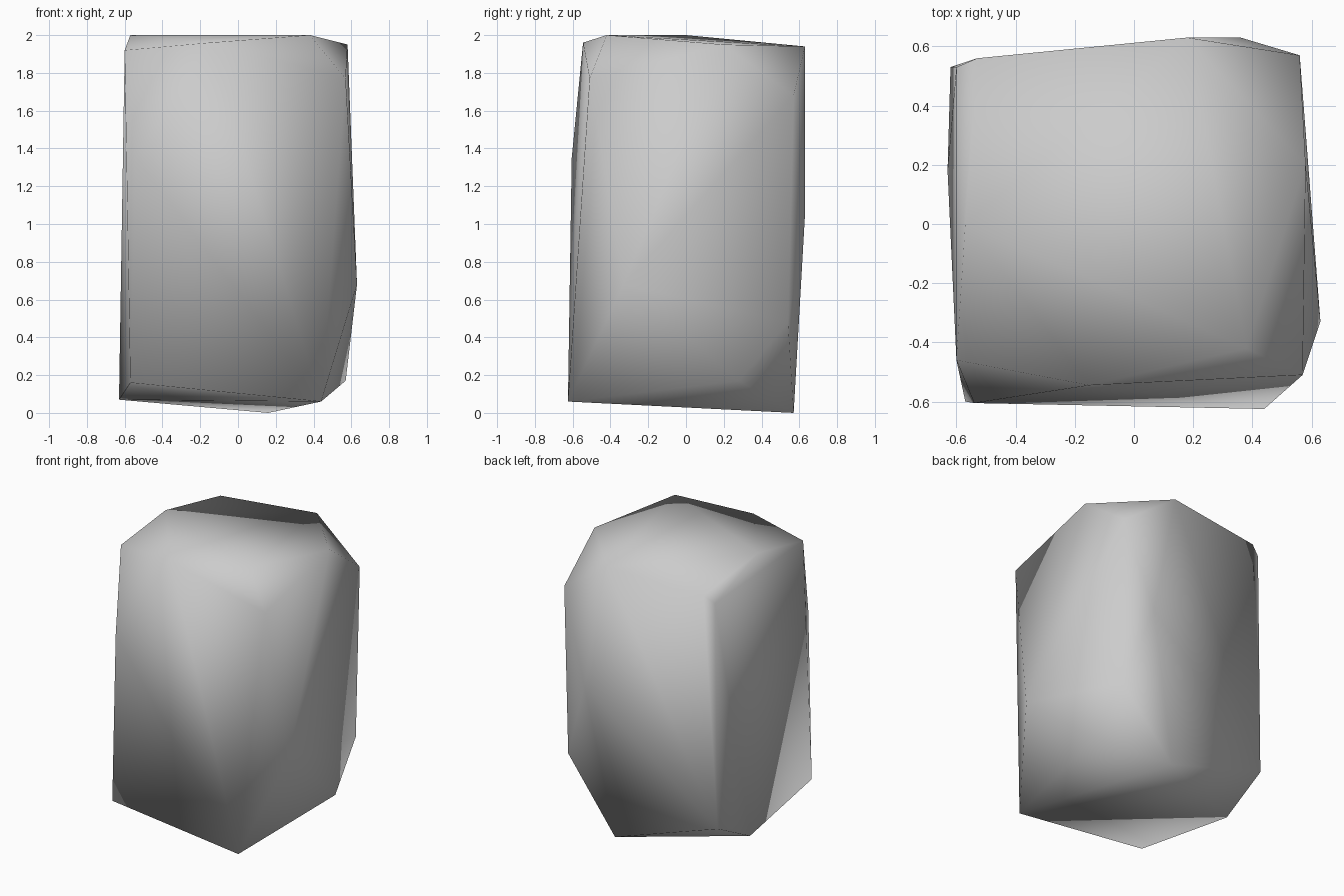
import bpy
import bmesh

# Remove the default cube only
default_cube = bpy.data.objects.get("Cube")
if default_cube:
    bpy.data.objects.remove(default_cube, do_unlink=True)


def make_material(name, value):
    material = bpy.data.materials.new(name)
    material.use_nodes = True
    colour = (value, value, value, 1)
    material.diffuse_color = colour
    principled = next(n for n in material.node_tree.nodes if n.type == "BSDF_PRINCIPLED")
    principled.inputs["Base Color"].default_value = colour
    return material


def hull_object(name, corner_groups, material):
    """Wrap all chipped corners in one closed convex surface."""
    mesh = bpy.data.meshes.new(name)
    bm = bmesh.new()
    for group in corner_groups:
        for corner in group:
            bm.verts.new(corner)
    result = bmesh.ops.convex_hull(bm, input=bm.verts[:])
    unused = [item for item in result["geom_interior"] + result["geom_unused"]
              if isinstance(item, bmesh.types.BMVert)]
    bmesh.ops.delete(bm, geom=list(set(unused)), context="VERTS")
    bmesh.ops.recalc_face_normals(bm, faces=bm.faces[:])
    for face in bm.faces:
        face.smooth = True
    bm.to_mesh(mesh)
    bm.free()
    mesh.materials.append(material)
    block = bpy.data.objects.new(name, mesh)
    bpy.context.collection.objects.link(block)
    return block


# Uneven underside and the chipped corners just above it
base_corners = [(.16, .57, 0), (.44, -.625, .06), (-.63, .18, .07),
                (-.57, -.6, .16), (.57, .28, .17), (-.62, .53, .25)]

# Bulges and worn edges up the sides
side_corners = [(.55, .54, .48), (.63, -.33, .68), (.36, .63, 1.05),
                (-.54, -.605, 1.35), (.56, .57, 1.68), (.57, -.51, 1.77)]

# Sloping crown with its broken rim
crown_corners = [(-.53, .56, 1.9), (-.6, .53, 1.85), (-.6, -.46, 1.92),
                 (.18, .63, 1.94), (.58, .2, 1.95), (-.15, -.545, 1.96),
                 (-.57, 0, 2), (.38, -.42, 2)]

stone = make_material("stone grey", .6)
hull_object("stone_block", [base_corners, side_corners, crown_corners], stone)
